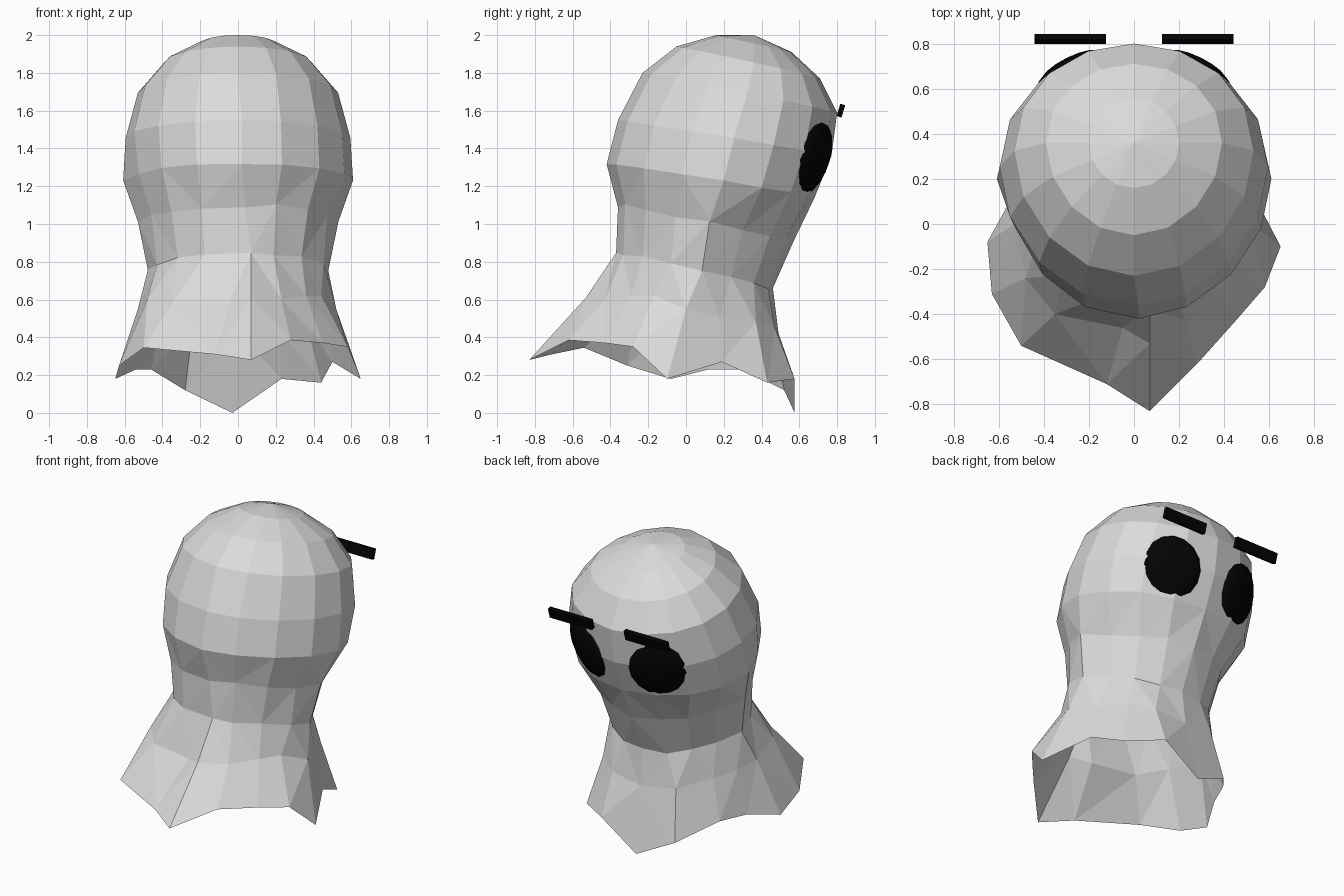
import bpy, bmesh, math, random
from mathutils import Vector, Matrix

if "Cube" in bpy.data.objects:
    bpy.data.objects.remove(bpy.data.objects["Cube"])

random.seed(4)
SIDES = 16


def material(name, rgb):
    m = bpy.data.materials.new(name)
    m.diffuse_color = (*rgb, 1)
    m.use_nodes = True
    m.node_tree.nodes["Principled BSDF"].inputs["Base Color"].default_value = m.diffuse_color
    return m


cloth_mat = material("pale_cloth", (0.71, 0.71, 0.71))
black_mat = material("black", (0.001, 0.001, 0.001))


def finish(name, bm, mat):
    bmesh.ops.recalc_face_normals(bm, faces=bm.faces)
    me = bpy.data.meshes.new(name)
    bm.to_mesh(me)
    bm.free()
    me.materials.append(mat)
    ob = bpy.data.objects.new(name, me)
    bpy.context.collection.objects.link(ob)
    return ob


# Tilted rings of the hood: back y, back z, front y, front z, half width,
# narrowing of the face side, forward bulge of the sides, back crease shift, jitter
RINGS = [
    (0.16, 2.00, 0.56, 1.91, 0.20, 1.0, 0, 0, 0),
    (-0.05, 1.94, 0.71, 1.77, 0.39, 1.0, 0.03, 0, 0),
    (-0.23, 1.80, 0.80, 1.59, 0.53, 1.0, 0.04, 0, 0),
    (-0.36, 1.55, 0.77, 1.36, 0.595, 1.0, 0.05, 0.02, 0),
    (-0.42, 1.32, 0.68, 1.14, 0.605, 0.97, 0.07, 0.02, 0.004),
    (-0.36, 1.10, 0.57, 0.92, 0.52, 0.88, 0.02, 0.04, 0.012),
    (-0.37, 0.85, 0.46, 0.66, 0.485, 0.86, 0.04, 0.07, 0.01),
]
# Skirt folds halfway down, from the face side towards +x
SKIRT = [
    (0.00, 0.49, 0.42), (0.22, 0.47, 0.45), (0.36, 0.37, 0.48), (0.45, 0.18, 0.50),
    (0.52, 0.00, 0.55), (0.44, -0.17, 0.62), (0.36, -0.29, 0.62), (0.23, -0.43, 0.60),
    (0.07, -0.53, 0.61), (-0.05, -0.46, 0.58), (-0.35, -0.40, 0.58), (-0.48, -0.24, 0.60),
    (-0.53, 0.00, 0.55), (-0.48, 0.14, 0.52), (-0.40, 0.28, 0.50), (-0.24, 0.45, 0.45),
]
# Ragged hem in the same order
HEM = [
    (-0.03, 0.575, 0.0), (0.23, 0.575, 0.18), (0.44, 0.43, 0.16), (0.50, 0.19, 0.27),
    (0.65, -0.10, 0.18), (0.58, -0.28, 0.35), (0.45, -0.43, 0.37), (0.28, -0.62, 0.385),
    (0.07, -0.83, 0.28), (-0.12, -0.71, 0.31), (-0.50, -0.54, 0.345), (-0.63, -0.31, 0.25),
    (-0.65, -0.08, 0.18), (-0.54, 0.12, 0.23), (-0.46, 0.30, 0.23), (-0.28, 0.52, 0.12),
]


def ring_points(by, bz, fy, fz, w, narrow, bulge, crease, jit):
    pts = []
    for k in range(SIDES):
        a = 2 * math.pi * k / SIDES
        t = (1 + math.cos(a)) / 2
        x = w * math.sin(a) * (narrow if math.cos(a) > 0.1 else 1)
        y = by + (fy - by) * t + bulge * math.sin(a) ** 2
        j = 1 + random.uniform(-jit, jit) * 2
        if k in (9, 10, 11) and jit:     # flatter back left corner
            j *= 0.94
        if k == SIDES // 2:
            x += crease
        pts.append(Vector((x * j, y, bz + (fz - bz) * t + random.uniform(-jit, jit))))
    return pts


# Draped sheet: dome, neck and flared hem, open below
rows = [ring_points(*r) for r in RINGS] + [SKIRT, HEM]
bm = bmesh.new()
grid = [[bm.verts.new(p) for p in row] for row in rows]
pole = bm.verts.new((0, 0.36, 2.0))
for k in range(SIDES):
    n = (k + 1) % SIDES
    bm.faces.new((pole, grid[0][k], grid[0][n]))
    for a, b in zip(grid, grid[1:]):
        bm.faces.new((a[k], a[n], b[n], b[k]))
bmesh.ops.triangulate(bm, faces=[f for f in bm.faces if min(v.co.z for v in f.verts) < 1.1])
finish("sheet", bm, cloth_mat)

# Eyes and brows, one pair per side
for side, label in ((1, "right"), (-1, "left")):
    # Flattened domed eye facing outwards and slightly down
    facing = Vector((0.42 * side, 0.86, -0.29)).normalized()
    bm = bmesh.new()
    bmesh.ops.create_uvsphere(bm, u_segments=16, v_segments=10, radius=1)
    mat = (Matrix.Translation((0.262 * side, 0.668, 1.345))
           @ facing.to_track_quat('Z', 'Y').to_matrix().to_4x4()
           @ Matrix.Diagonal((0.184, 0.2, 0.055, 1)))
    bmesh.ops.transform(bm, matrix=mat, verts=bm.verts)
    eye = finish(label + "_eye", bm, black_mat)
    for p in eye.data.polygons:
        p.use_smooth = True

    # Thin floating brow bar leaning forwards
    bm = bmesh.new()
    bmesh.ops.create_cube(bm, size=1)
    mat = (Matrix.Translation((0.282 * side, 0.82, 1.6))
           @ Matrix.Rotation(math.radians(-17), 4, 'X')
           @ Matrix.Diagonal((0.317, 0.027, 0.068, 1)))
    bmesh.ops.transform(bm, matrix=mat, verts=bm.verts)
    finish(label + "_brow", bm, black_mat)
